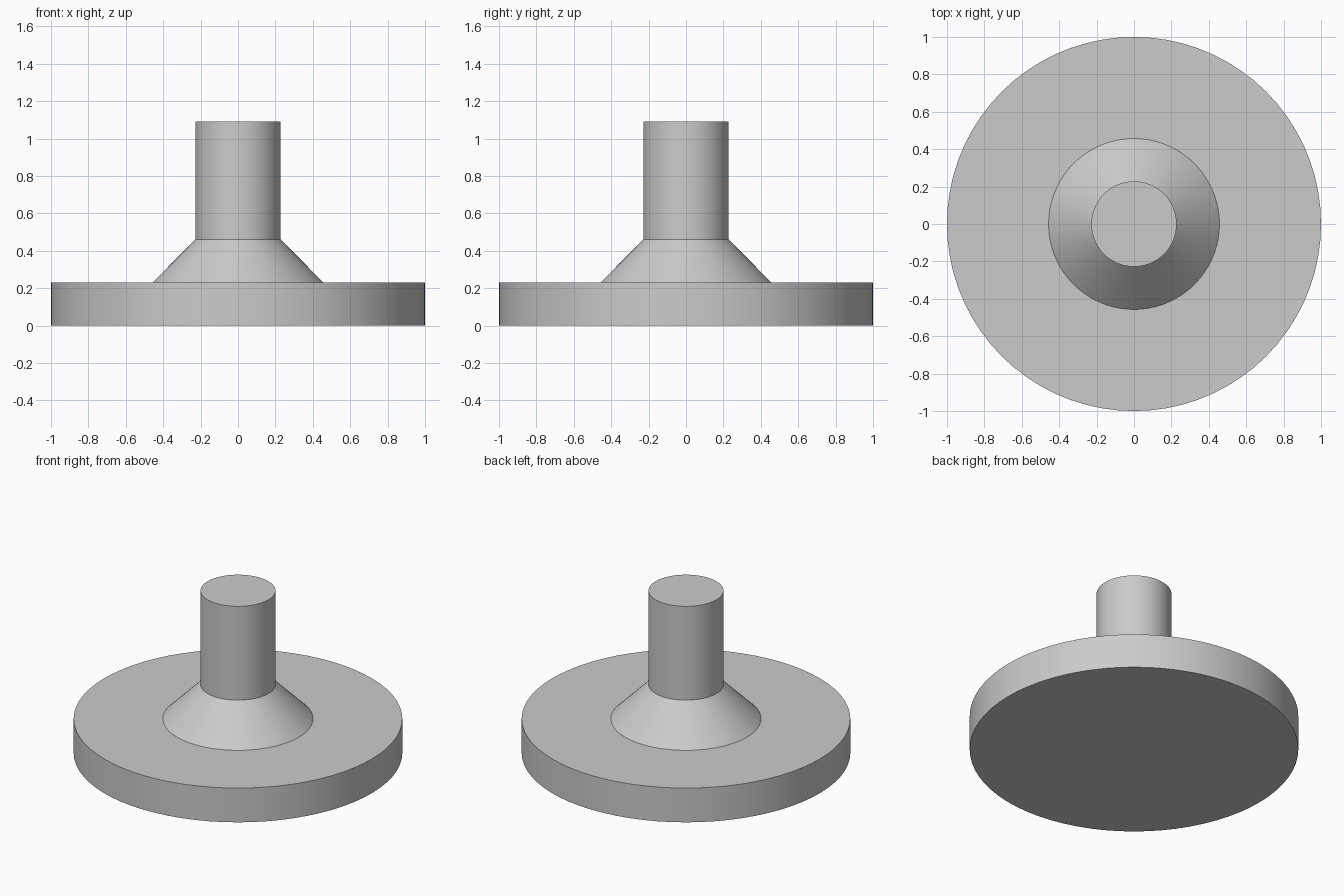
import bpy
import bmesh
import math

cube = bpy.data.objects.get("Cube")
if cube:
    bpy.data.objects.remove(cube, do_unlink=True)

# One plain grey for the whole part
grey = bpy.data.materials.new("plain_grey")
grey.use_nodes = True
colour = (0.6, 0.6, 0.6, 1)
grey.diffuse_color = colour
grey.node_tree.nodes["Principled BSDF"].inputs["Base Color"].default_value = colour

SEGMENTS = 72
BASE_RADIUS, COLLAR_RADIUS, STEM_RADIUS = 1.0, 0.457, 0.228
BASE_TOP, COLLAR_TOP, STEM_TOP = 0.23, 0.46, 1.09

# Outline of disc, sloped collar and stem, from bottom to top
profile = [
    (BASE_RADIUS, 0),
    (BASE_RADIUS, BASE_TOP),
    (COLLAR_RADIUS, BASE_TOP),
    (STEM_RADIUS, COLLAR_TOP),
    (STEM_RADIUS, STEM_TOP),
]

# Turn the outline around the vertical axis into one closed solid
bm = bmesh.new()
points = [bm.verts.new((r, 0, z)) for r, z in profile]
edges = [bm.edges.new(pair) for pair in zip(points, points[1:])]
bmesh.ops.spin(bm, geom=points + edges, cent=(0, 0, 0), axis=(0, 0, 1),
               angle=math.tau, steps=SEGMENTS, use_merge=False)
bmesh.ops.remove_doubles(bm, verts=bm.verts, dist=0.0001)

# Flat caps on the underside and the stem end
rim = [e for e in bm.edges if e.is_boundary]
bmesh.ops.holes_fill(bm, edges=rim, sides=0)
bmesh.ops.recalc_face_normals(bm, faces=bm.faces)

mesh = bpy.data.meshes.new("flanged_stem")
bm.to_mesh(mesh)
bm.free()
mesh.materials.append(grey)

stem = bpy.data.objects.new("flanged_stem", mesh)
bpy.context.collection.objects.link(stem)

# Smooth walls with crisp rims
bpy.ops.object.select_all(action="DESELECT")
stem.select_set(True)
bpy.context.view_layer.objects.active = stem
bpy.ops.object.shade_smooth_by_angle(angle=math.radians(30))
